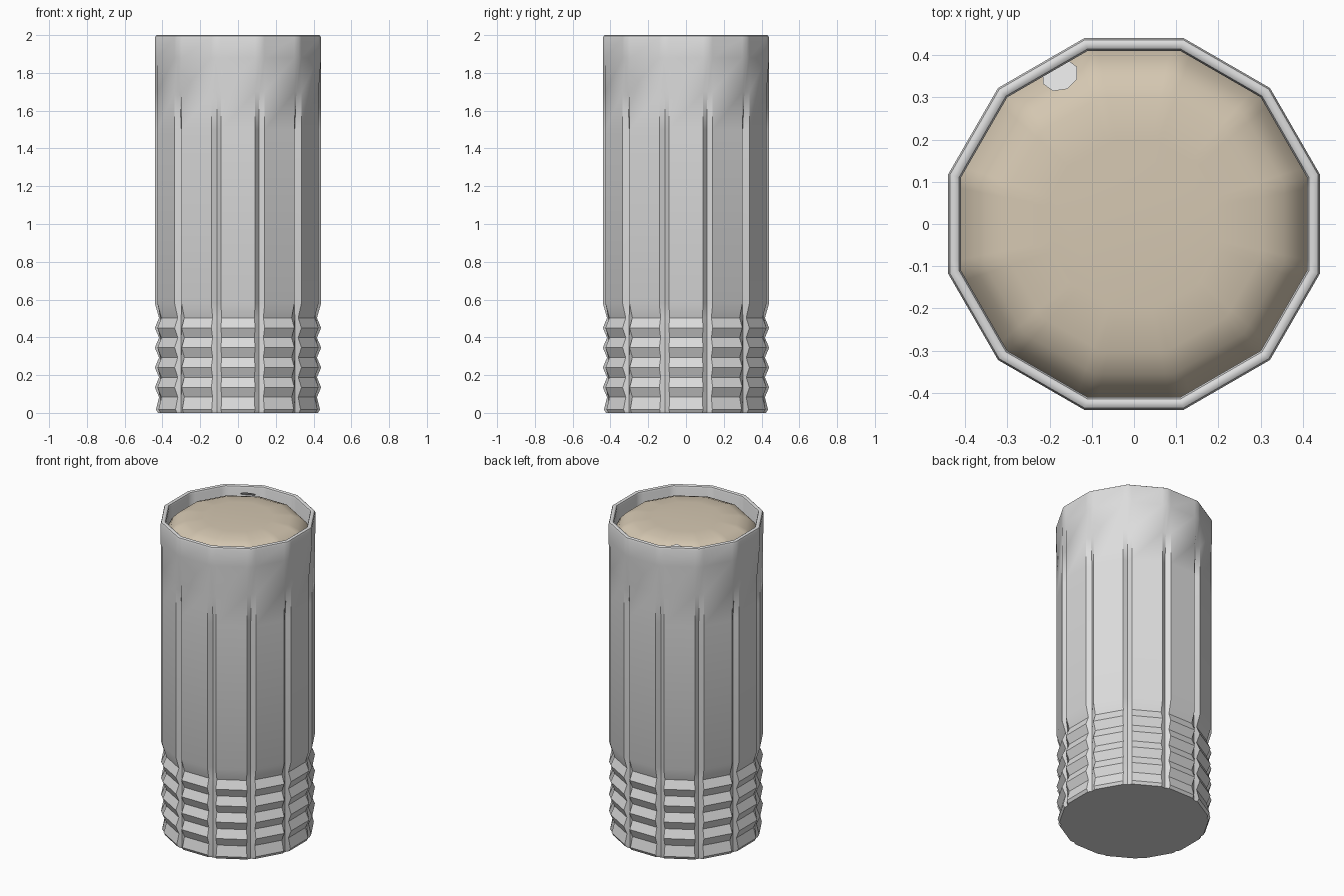
import bpy, bmesh, math
from mathutils import Vector

if "Cube" in bpy.data.objects:
    bpy.data.objects.remove(bpy.data.objects["Cube"])

def material(name, rgb):
    m = bpy.data.materials.new(name)
    m.diffuse_color = (*rgb, 1)
    m.use_nodes = True
    m.node_tree.nodes["Principled BSDF"].inputs["Base Color"].default_value = m.diffuse_color
    return m

WHITE = material("cup_grey", (0.72, 0.72, 0.72))
FOAM = material("foam_beige", (0.66, 0.57, 0.44))

def make(name, bm, mat, angle):
    bmesh.ops.recalc_face_normals(bm, faces=bm.faces)
    me = bpy.data.meshes.new(name)
    bm.to_mesh(me)
    bm.free()
    ob = bpy.data.objects.new(name, me)
    bpy.context.collection.objects.link(ob)
    me.materials.append(mat)
    bpy.ops.object.select_all(action='DESELECT')
    ob.select_set(True)
    bpy.context.view_layer.objects.active = ob
    bpy.ops.object.shade_smooth_by_angle(angle=math.radians(angle))
    return ob

N = 12
def ring(bm, apothem, z, groove):
    """12-sided ring with three points per corner; the middle one sinks into a groove."""
    R = apothem / math.cos(math.pi / N)
    corner = [Vector((R * math.cos(math.radians(15 + 30 * i)),
                      R * math.sin(math.radians(15 + 30 * i)), z)) for i in range(N)]
    out = []
    for i, c in enumerate(corner):
        mid = Vector((c.x * (R - groove) / R, c.y * (R - groove) / R, z))
        for p in (c.lerp(corner[i - 1], 0.115), mid, c.lerp(corner[(i + 1) % N], 0.115)):
            out.append(bm.verts.new(p))
    return out

def loft(bm, rings):
    for a, b in zip(rings, rings[1:]):
        for i in range(len(a)):
            j = (i + 1) % len(a)
            bm.faces.new((a[i], a[j], b[j], b[i]))

# Cup: ribbed foot, grooved body, rounded rim, hollow inside
def foot_groove(a):
    return a / math.cos(math.pi / N) - 0.425
profile = [(0.424, 0, foot_groove(0.424)), (0.434, 0.018, foot_groove(0.434))]
for k in range(5):
    valley = 0.083 + 0.105 * k
    profile.append((0.418, valley, foot_groove(0.418)))
    if k < 4:
        profile.append((0.44, valley + 0.052, foot_groove(0.44)))
profile += [(0.44, 0.58, 0.031), (0.44, 1.5, 0.031), (0.44, 1.7, 0.018), (0.44, 1.88, 0),
            (0.44, 1.985, 0), (0.436, 1.996, 0), (0.43, 2.0, 0), (0.42, 2.0, 0),
            (0.414, 1.996, 0), (0.41, 1.985, 0), (0.41, 0.06, 0)]
bm = bmesh.new()
rings = [ring(bm, *p) for p in profile]
loft(bm, rings)
bm.faces.new(rings[0])
bm.faces.new(rings[-1])
make("cup", bm, WHITE, 35)

# Domed foam surface filling the mouth
bm = bmesh.new()
rings = [ring(bm, a, z, 0) for a, z in
         ((0.411, 1.88), (0.39, 1.925), (0.355, 1.962), (0.30, 1.985), (0.2, 1.994))]
loft(bm, rings)
bm.faces.new(rings[-1])
make("foam", bm, FOAM, 60)

# Small pale patch at the edge of the foam
bm = bmesh.new()
bmesh.ops.create_circle(bm, cap_ends=True, segments=8, radius=0.045)
patch = make("pale_patch", bm, WHITE, 30)
patch.location = (-0.175, 0.352, 1.957)
patch.rotation_euler = Vector((-0.33, 0.66, 1)).to_track_quat('Z', 'Y').to_euler()
